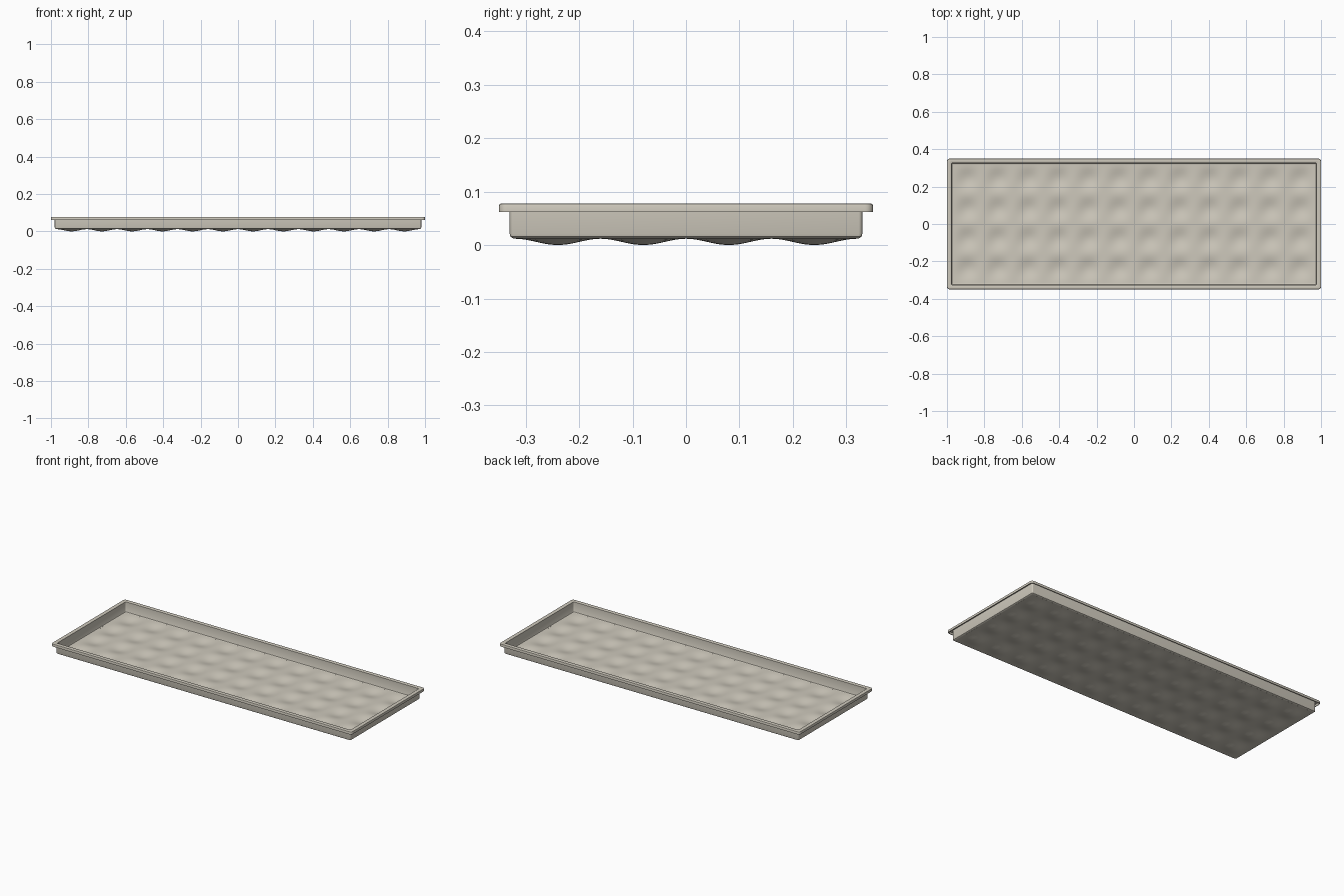
import bpy, bmesh, math

if "Cube" in bpy.data.objects:
    bpy.data.objects.remove(bpy.data.objects["Cube"])

HALF_DIFF = 0.65            # difference between half length and half width
DIP_X, DIP_Y = 12, 4        # dips along each side of the floor
THICK = 0.004

mat = bpy.data.materials.new("warm_beige")
mat.diffuse_color = (0.62, 0.585, 0.505, 1)
mat.use_nodes = True
mat.node_tree.nodes["Principled BSDF"].inputs["Base Color"].default_value = mat.diffuse_color


def finish(name, bm):
    bmesh.ops.recalc_face_normals(bm, faces=bm.faces)
    mesh = bpy.data.meshes.new(name)
    bm.to_mesh(mesh)
    bm.free()
    mesh.materials.append(mat)
    obj = bpy.data.objects.new(name, mesh)
    bpy.context.collection.objects.link(obj)
    bpy.ops.object.select_all(action='DESELECT')
    obj.select_set(True)
    bpy.context.view_layer.objects.active = obj
    bpy.ops.object.shade_smooth_by_angle(angle=math.radians(35))
    return obj


def rounded_ring(bm, hx, z, steps=5):
    """Rounded rectangle of vertices at height z."""
    hy = hx - HALF_DIFF
    r = 0.015 - (1 - hx) * 0.4
    ring = []
    for i, (sx, sy) in enumerate([(1, 1), (-1, 1), (-1, -1), (1, -1)]):
        for k in range(steps + 1):
            a = math.pi / 2 * (i + k / steps)
            ring.append(bm.verts.new((sx * (hx - r) + r * math.cos(a),
                                      sy * (hy - r) + r * math.sin(a), z)))
    return ring


# Walls with a folded-over rim: one closed profile swept round the tray
profile = [
    (1.0, 0.062), (1.0, 0.073), (0.9988, 0.0768), (0.996, 0.078),   # lip
    (0.978, 0.078), (0.976, 0.0765),                                # rim top
    (0.976, 0.022), (0.974, 0.0178), (0.968, 0.016),                # inside
    (0.968, 0.012), (0.974, 0.0128), (0.9785, 0.0158), (0.98, 0.021),
    (0.98, 0.074), (0.996, 0.074), (0.996, 0.062),                  # outside
]
bm = bmesh.new()
rings = [rounded_ring(bm, h, z) for h, z in profile]
n = len(rings[0])
for i, a in enumerate(rings):
    b = rings[(i + 1) % len(rings)]
    for j in range(n):
        k = (j + 1) % n
        bm.faces.new((a[j], a[k], b[k], b[j]))
finish("tray_walls_and_rim", bm)

# Floor: thin sheet pressed into rows of soft round dips
LX, LY = 0.97, 0.32
NX, NY = DIP_X * 10, DIP_Y * 10
bm = bmesh.new()
layers = []
for lift in (0, THICK):
    grid = []
    for i in range(NX + 1):
        u = i / NX
        row = []
        for j in range(NY + 1):
            v = j / NY
            dip = (math.sin(math.pi * DIP_X * u) * math.sin(math.pi * DIP_Y * v)) ** 2
            row.append(bm.verts.new(((2 * u - 1) * LX, (2 * v - 1) * LY,
                                     0.012 * (1 - dip) + lift)))
        grid.append(row)
    layers.append(grid)
    for i in range(NX):
        for j in range(NY):
            bm.faces.new((grid[i][j], grid[i + 1][j], grid[i + 1][j + 1], grid[i][j + 1]))
low, top = layers


# Close the sheet edges
def edge_loop(g):
    return ([g[i][0] for i in range(NX)] + [g[NX][j] for j in range(NY)]
            + [g[i][NY] for i in range(NX, 0, -1)] + [g[0][j] for j in range(NY, 0, -1)])


a, b = edge_loop(low), edge_loop(top)
for j in range(len(a)):
    k = (j + 1) % len(a)
    bm.faces.new((a[j], a[k], b[k], b[j]))
finish("dimpled_floor", bm)
